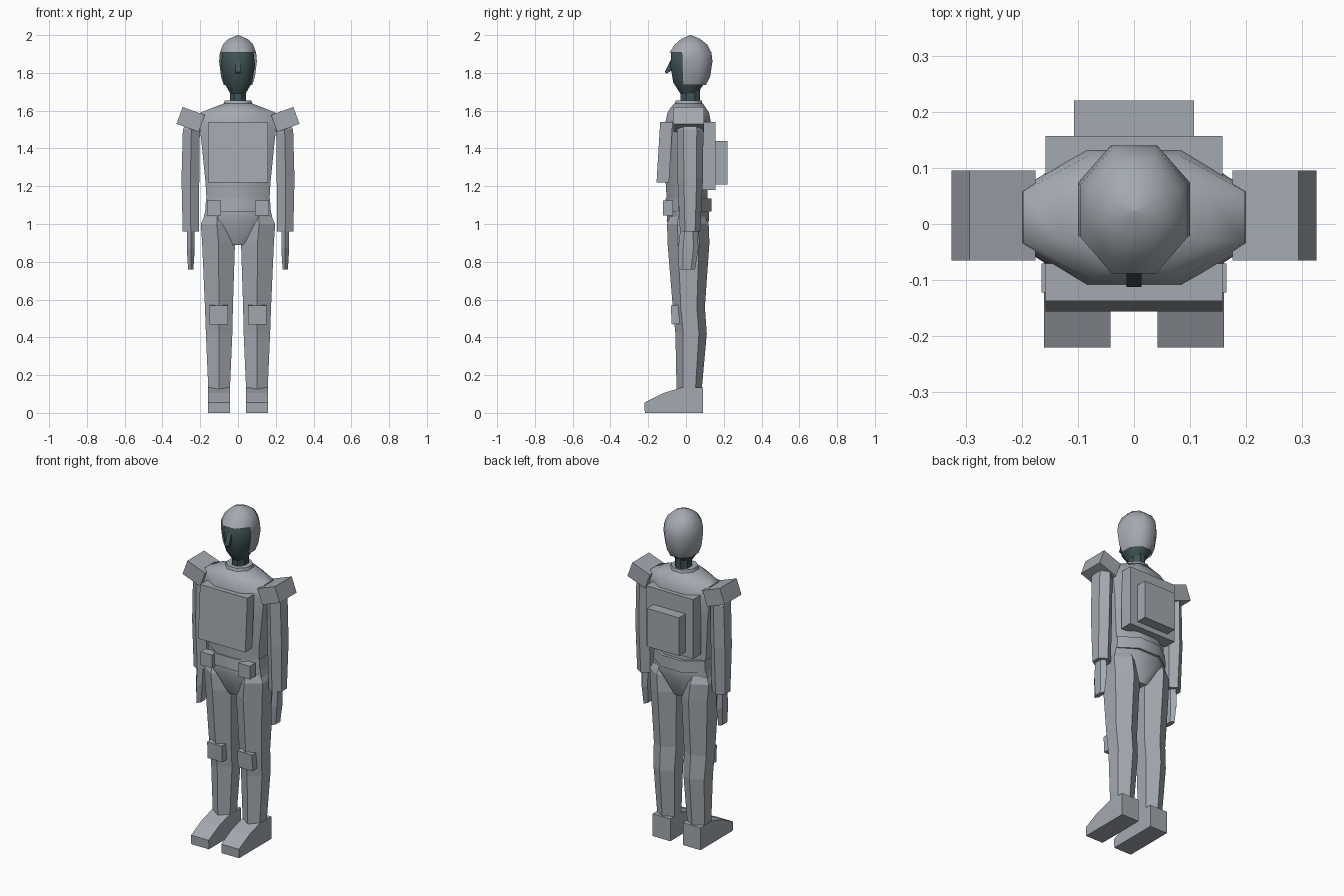
import bpy, bmesh, math
from mathutils import Matrix

if "Cube" in bpy.data.objects:
    bpy.data.objects.remove(bpy.data.objects["Cube"])

dark = bpy.data.materials.new("dark_teal")
dark.diffuse_color = (0.05, 0.085, 0.09, 1)
dark.use_nodes = True
dark.node_tree.nodes["Principled BSDF"].inputs["Base Color"].default_value = dark.diffuse_color
grey = bpy.data.materials.new("armour_grey")
grey.diffuse_color = (0.37, 0.40, 0.44, 1)
grey.use_nodes = True
grey.node_tree.nodes["Principled BSDF"].inputs["Base Color"].default_value = grey.diffuse_color


def finish(name, bm, mat=grey, smooth=None):
    bmesh.ops.recalc_face_normals(bm, faces=bm.faces)
    me = bpy.data.meshes.new(name)
    bm.to_mesh(me)
    bm.free()
    ob = bpy.data.objects.new(name, me)
    bpy.context.collection.objects.link(ob)
    me.materials.append(mat)
    if smooth:
        bpy.ops.object.select_all(action='DESELECT')
        ob.select_set(True)
        bpy.context.view_layer.objects.active = ob
        bpy.ops.object.shade_smooth_by_angle(angle=math.radians(smooth))
    return ob


def loft(rings, n):
    """Rings are (cx, z, half_width, y_front, y_back); flats face x, and y too if n is 8."""
    bm = bmesh.new()
    loops = []
    k = 1 / math.cos(math.pi / n)
    for cx, z, rx, y0, y1 in rings:
        cy, ry = (y0 + y1) / 2, (y1 - y0) / 2
        ky = k if n == 8 else 1
        loops.append([bm.verts.new((cx + rx * k * math.cos(a), cy + ry * ky * math.sin(a), z))
                      for a in [2 * math.pi * (i + 0.5) / n for i in range(n)]])
    for a, b in zip(loops, loops[1:]):
        for i in range(n):
            j = (i + 1) % n
            bm.faces.new((a[i], a[j], b[j], b[i]))
    bm.faces.new(loops[0])
    bm.faces.new(loops[-1])
    return bm


def box(name, x0, x1, y0, y1, z0, z1, tilt=0, axis='Y', shear=0):
    bm = bmesh.new()
    c = Matrix.Translation(((x0 + x1) / 2, (y0 + y1) / 2, (z0 + z1) / 2))
    bmesh.ops.create_cube(bm, size=1, matrix=c @ Matrix.Rotation(math.radians(tilt), 4, axis)
                          @ Matrix.Diagonal((x1 - x0, y1 - y0, z1 - z0, 1)))
    for v in bm.verts:
        v.co.y += shear * (v.co.z - z0)
    return finish(name, bm)


def prism(name, profile, x0, x1, mat=grey):
    """Extrude a (y, z) side profile along x."""
    bm = bmesh.new()
    f = bm.faces.new([bm.verts.new((x0, y, z)) for y, z in profile])
    r = bmesh.ops.extrude_face_region(bm, geom=[f])
    for v in r['geom']:
        if isinstance(v, bmesh.types.BMVert):
            v.co.x = x1
    return finish(name, bm, mat)


def mirror(ob):
    m = ob.modifiers.new("Mirror", 'MIRROR')   # every mesh has its origin at the world centre


# Torso, pelvis, belt and collar
finish("torso", loft([
    (0, 1.04, .172, -.10, .12), (0, 1.10, .165, -.10, .115), (0, 1.22, .172, -.108, .115),
    (0, 1.40, .19, -.112, .135), (0, 1.52, .203, -.112, .135), (0, 1.59, .198, -.098, .122),
    (0, 1.615, .135, -.082, .105), (0, 1.638, .075, -.063, .09)], 8), smooth=55)
finish("pelvis", loft([
    (0, .89, .05, -.06, .08), (0, 1.02, .185, -.102, .122), (0, 1.075, .172, -.10, .12)], 8), smooth=40)
finish("belt", loft([(0, 1.065, .174, -.111, .134), (0, 1.135, .169, -.108, .134)], 8), smooth=50)
finish("collar", loft([(0, 1.62, .08, -.063, .09), (0, 1.655, .07, -.055, .083)], 8), smooth=50)

# Chest plate and backpack
box("chest_plate", -.158, .158, -.156, -.09, 1.22, 1.54, shear=.06)
box("backpack", -.158, .158, .08, .157, 1.18, 1.54)
box("backpack_module", -.107, .107, .15, .22, 1.21, 1.44)

# Neck and face
finish("neck", loft([(0, 1.60, .042, -.03, .075), (0, 1.76, .042, -.03, .075)], 8), dark)
finish("face", loft([
    (0, 1.69, .04, -.03, .06), (0, 1.75, .075, -.068, .10), (0, 1.84, .09, -.082, .125),
    (0, 1.91, .082, -.078, .115), (0, 1.95, .05, -.04, .08)], 8), dark, smooth=50)
prism("nose", [(-.075, 1.88), (-.112, 1.805), (-.105, 1.795), (-.07, 1.815)], -.013, .013, dark)

# Helmet shell with the face opening and the underside cut away
bm = loft([(0, 1.735, .075, -.06, .105), (0, 1.78, .09, -.08, .128), (0, 1.86, .1, -.088, .14),
           (0, 1.907, .096, -.088, .135), (0, 1.95, .08, -.06, .112), (0, 1.98, .05, -.025, .075),
           (0, 2.0, .002, .022, .026)], 8)
bmesh.ops.delete(bm, context='FACES', geom=[
    f for f in bm.faces if len(f.verts) == 8 and f.calc_center_median().z < 1.8
    or f.calc_center_median().z < 1.9 and f.calc_center_median().y < -.02])
finish("helmet", bm, smooth=50)

# Arms and hands
mirror(finish("arm", loft([
    (.25, .96, .043, -.032, .075), (.252, 1.24, .047, -.045, .09), (.247, 1.50, .045, -.048, .092),
    (.217, 1.575, .035, -.03, .07)], 6)))
mirror(finish("hand", loft([
    (.25, .76, .014, -.038, .048), (.25, .87, .021, -.042, .066), (.25, .97, .021, -.03, .06)], 6)))

# Shoulder pads
mirror(box("shoulder_pad", .188, .313, -.065, .095, 1.506, 1.601, tilt=-20))

# Legs, knee pads and boots
mirror(finish("leg", loft([
    (.1, .12, .057, -.05, .083), (.1, .42, .07, -.056, .11), (.101, .56, .074, -.07, .10),
    (.103, .90, .087, -.098, .124), (.112, 1.0, .085, -.1, .12), (.112, 1.04, .065, -.085, .1)], 6)))
mirror(box("knee_pad", .052, .15, -.078, -.03, .47, .57, tilt=3, axis='X'))
mirror(prism("boot", [(.09, 0), (.09, .135), (-.02, .135), (-.12, .105), (-.22, .055), (-.218, 0)], .042, .16))

# Belt pouches
mirror(box("pouch", .09, .165, -.122, -.07, 1.045, 1.125))
